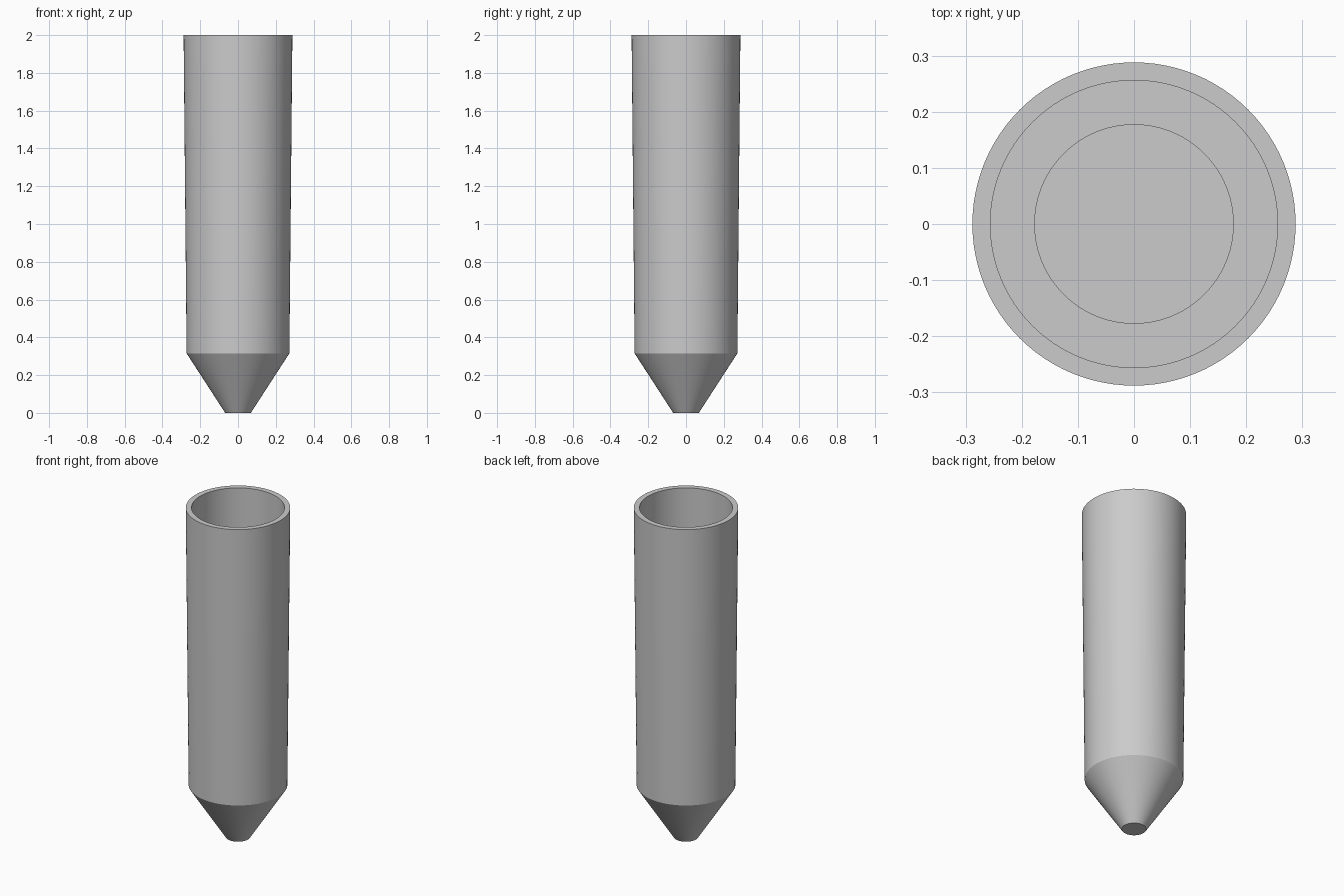
import bpy, bmesh, math
from mathutils import Vector

cube = bpy.data.objects.get("Cube")
if cube:
    bpy.data.objects.remove(cube, do_unlink=True)

# One plain grey for the whole part
grey = bpy.data.materials.new("plain_grey")
grey.use_nodes = True
colour = (0.6, 0.6, 0.6, 1)
grey.diffuse_color = colour
grey.node_tree.nodes["Principled BSDF"].inputs["Base Color"].default_value = colour


def lathe(name, profile, steps=96):
    """Spin an (r, z) profile around the z axis into a closed smooth solid."""
    bm = bmesh.new()
    verts = [bm.verts.new((r, 0, z)) for r, z in profile]
    edges = [bm.edges.new(pair) for pair in zip(verts, verts[1:])]
    bmesh.ops.spin(bm, geom=verts + edges, cent=Vector(), axis=Vector((0, 0, 1)),
                   angle=math.tau, steps=steps, use_duplicate=False)
    bmesh.ops.remove_doubles(bm, verts=bm.verts[:], dist=0.0001)
    bmesh.ops.recalc_face_normals(bm, faces=bm.faces[:])
    mesh = bpy.data.meshes.new(name)
    bm.to_mesh(mesh)
    bm.free()
    mesh.materials.append(grey)
    obj = bpy.data.objects.new(name, mesh)
    bpy.context.collection.objects.link(obj)
    bpy.ops.object.select_all(action="DESELECT")
    obj.select_set(True)
    bpy.context.view_layer.objects.active = obj
    bpy.ops.object.shade_smooth_by_angle(angle=math.radians(30))
    return obj


# Blunt cone tip, slightly flared tube, open rim, then the stepped bore inside
outside = [(0, 0), (0.068, 0), (0.272, 0.315), (0.288, 2)]
bore = [(0.256, 2), (0.256, 0.32), (0.177, 0.32), (0.177, 0.22), (0, 0.22)]
lathe("tapered_tube", outside + bore)
